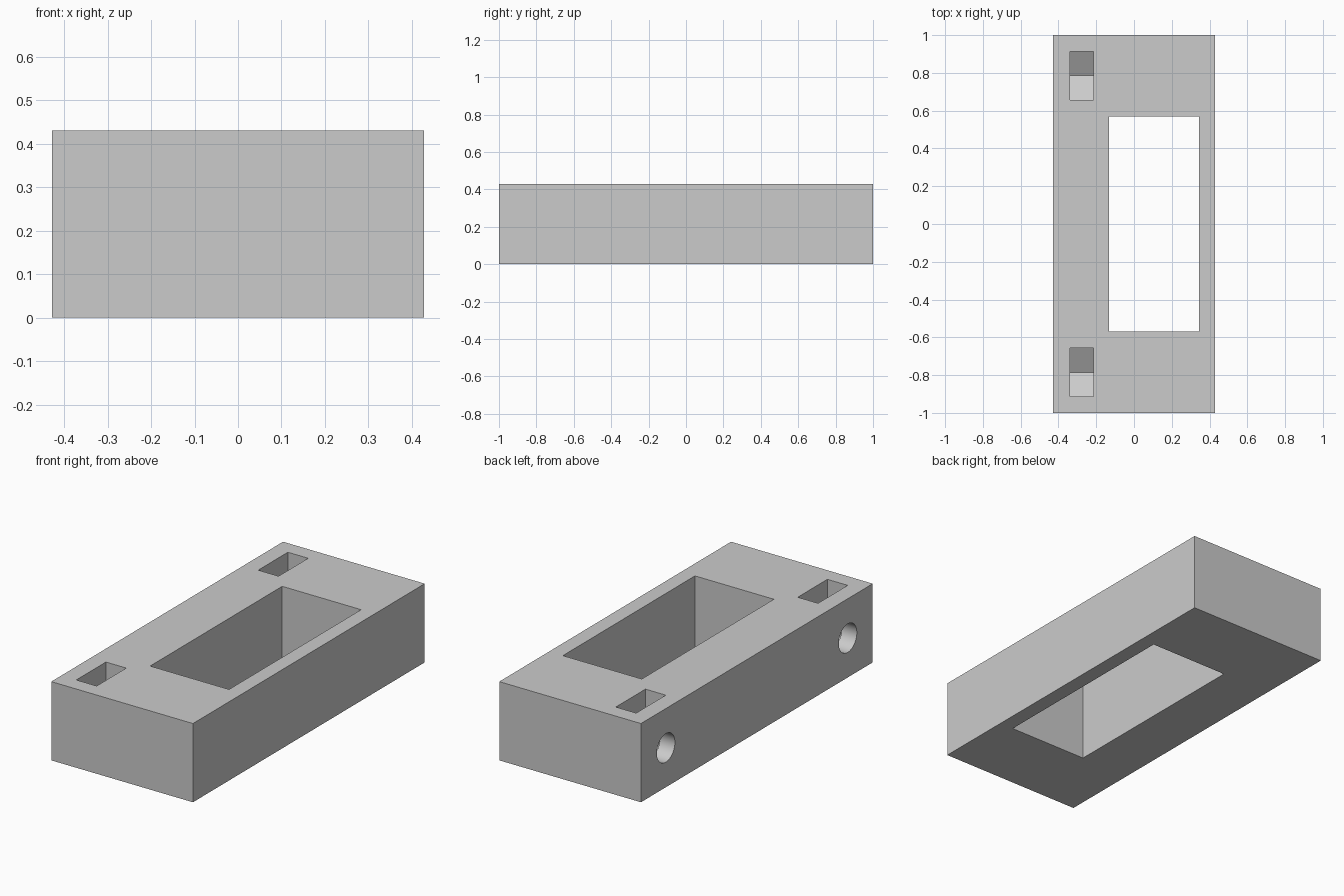
import bpy
import bmesh
from math import radians, sqrt
from mathutils import Matrix, Vector

if "Cube" in bpy.data.objects:
    bpy.data.objects.remove(bpy.data.objects["Cube"])

HALF_W, HALF_L, HEIGHT = 0.428, 1.0, 0.43
MID_Z = HEIGHT / 2
SCREW_Y, SCREW_R, SCREW_END = 0.785, 0.078, -0.13
NUT_X0, NUT_X1, NUT_HALF = -0.338, -0.215, 0.128

grey = bpy.data.materials.new("plain grey")
grey.use_nodes = True
grey.diffuse_color = (0.6, 0.6, 0.6, 1)
grey.node_tree.nodes["Principled BSDF"].inputs["Base Color"].default_value = (0.6, 0.6, 0.6, 1)


def finish(name, bm):
    bmesh.ops.recalc_face_normals(bm, faces=bm.faces)
    mesh = bpy.data.meshes.new(name)
    bm.to_mesh(mesh)
    bm.free()
    mesh.materials.append(grey)
    obj = bpy.data.objects.new(name, mesh)
    bpy.context.collection.objects.link(obj)
    return obj


def box(name, low, high):
    low, high = Vector(low), Vector(high)
    bm = bmesh.new()
    place = Matrix.Translation((low + high) / 2) @ Matrix.Diagonal((*(high - low), 1))
    bmesh.ops.create_cube(bm, size=1, matrix=place)
    return finish(name, bm)


def nut_slot(y):
    # Lower half of a hexagon, carried straight up through the top
    side = NUT_HALF / sqrt(3)
    profile = [(-NUT_HALF, HEIGHT + 0.1), (-NUT_HALF, MID_Z - side), (0, MID_Z - 2 * side),
               (NUT_HALF, MID_Z - side), (NUT_HALF, HEIGHT + 0.1)]
    bm = bmesh.new()
    face = bm.faces.new([bm.verts.new((NUT_X0, y + dy, z)) for dy, z in profile])
    extruded = bmesh.ops.extrude_face_region(bm, geom=[face], use_keep_orig=True)["geom"]
    moved = [v for v in extruded if isinstance(v, bmesh.types.BMVert)]
    bmesh.ops.translate(bm, verts=moved, vec=(NUT_X1 - NUT_X0, 0, 0))
    return finish("nut_slot_cutter", bm)


def screw_hole(y):
    start = -HALF_W - 0.1
    place = Matrix.Translation(((start + SCREW_END) / 2, y, MID_Z)) @ Matrix.Rotation(radians(90), 4, "Y")
    bm = bmesh.new()
    bmesh.ops.create_cone(bm, cap_ends=True, segments=48, radius1=SCREW_R, radius2=SCREW_R,
                          depth=SCREW_END - start, matrix=place)
    return finish("screw_hole_cutter", bm)


# Block with an off-centre window, nut slots and side screw holes
block = box("mounting_block", (-HALF_W, -HALF_L, 0), (HALF_W, HALF_L, HEIGHT))
cutters = [box("window_cutter", (-0.132, -0.57, -0.1), (0.345, 0.57, HEIGHT + 0.1))]
for y in (-SCREW_Y, SCREW_Y):
    cutters += [nut_slot(y), screw_hole(y)]

bpy.ops.object.select_all(action="DESELECT")
block.select_set(True)
bpy.context.view_layer.objects.active = block
for cutter in cutters:
    cutter.hide_render = True
    cut = block.modifiers.new(cutter.name, "BOOLEAN")
    cut.operation = "DIFFERENCE"
    cut.solver = "EXACT"
    cut.object = cutter
    bpy.ops.object.modifier_apply(modifier=cut.name)
    bpy.data.objects.remove(cutter)

bpy.ops.object.shade_smooth_by_angle(angle=radians(25))
